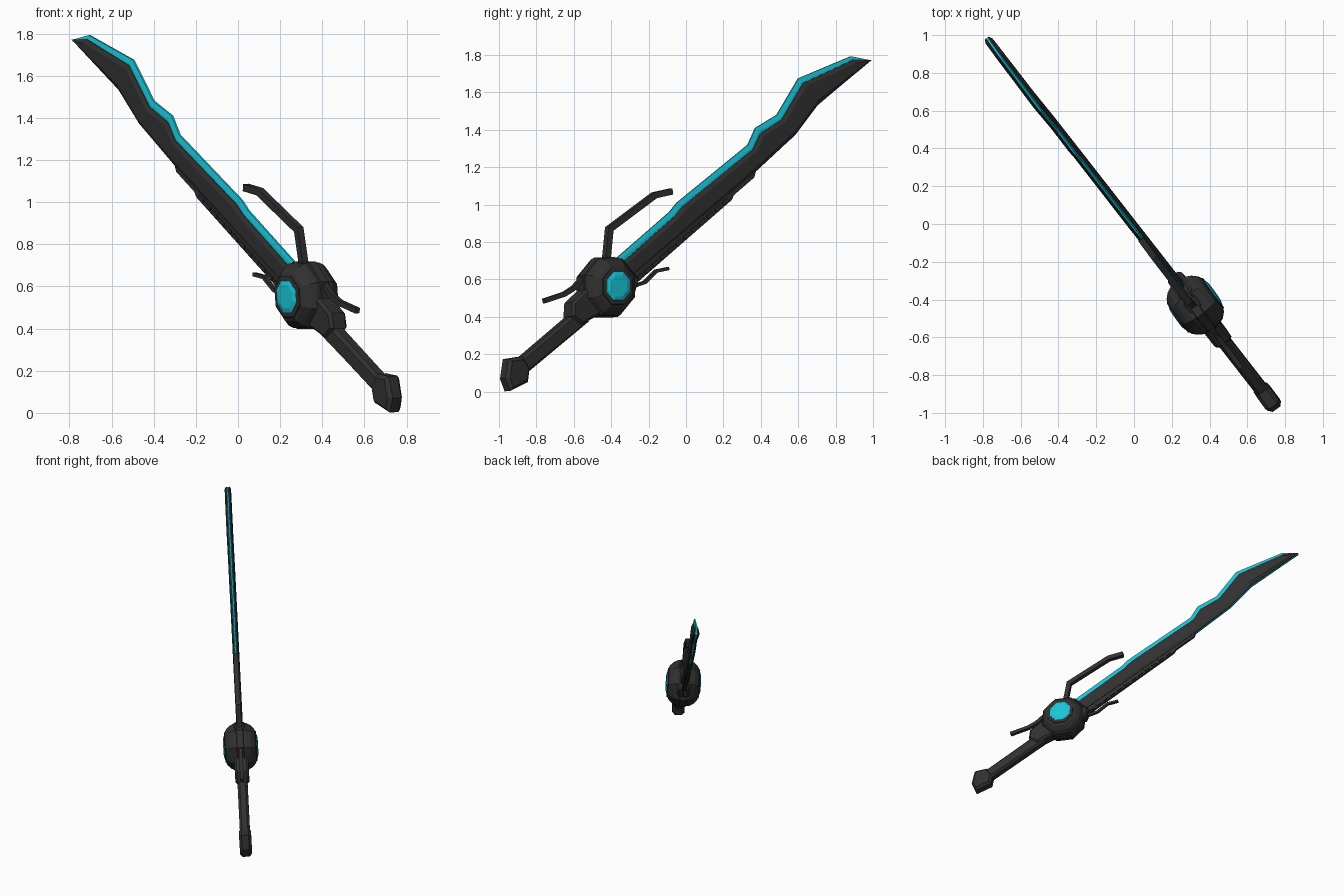
import bpy, bmesh, math
from mathutils import Vector

if "Cube" in bpy.data.objects:
    bpy.data.objects.remove(bpy.data.objects["Cube"])

# The sword lies in one slightly tilted plane: x = C + A*y + B*z
A, B, C = -0.72, -0.07, 0.054
N = Vector((1, -A, -B)).normalized()
S = math.sqrt(1 + A * A)


def P(y, z, t=0.0):
    return Vector((C + A * y + B * z, y, z)) + N * t


def material(name, rgb):
    m = bpy.data.materials.new(name)
    m.diffuse_color = (*rgb, 1)
    m.use_nodes = True
    m.node_tree.nodes["Principled BSDF"].inputs["Base Color"].default_value = m.diffuse_color
    return m


DARK = material("dark_metal", (0.03, 0.03, 0.03))
TEAL = material("teal_glow", (0.01, 0.55, 0.68))


def finish(bm, name, mat):
    bmesh.ops.recalc_face_normals(bm, faces=bm.faces)
    me = bpy.data.meshes.new(name)
    bm.to_mesh(me)
    bm.free()
    ob = bpy.data.objects.new(name, me)
    bpy.context.collection.objects.link(ob)
    me.materials.append(mat)
    return ob


def slab(name, outline, half, mat=DARK, inset=0, rise=0):
    """Outline in the sword plane, thickened both ways, with bevelled caps."""
    bm = bmesh.new()
    lo = [bm.verts.new(P(y, z, -half)) for y, z in outline]
    hi = [bm.verts.new(P(y, z, half)) for y, z in outline]
    caps = [bm.faces.new(lo), bm.faces.new(hi)]
    n = len(outline)
    for i in range(n):
        j = (i + 1) % n
        bm.faces.new((lo[i], lo[j], hi[j], hi[i]))
    bmesh.ops.recalc_face_normals(bm, faces=bm.faces)
    if inset:
        bmesh.ops.inset_individual(bm, faces=caps, thickness=inset, depth=rise)
    return finish(bm, name, mat)


def ribbon(name, path, width, half):
    """Square bar of constant width following a path in the sword plane."""
    pts = [Vector((y * S, z)) for y, z in path]
    left, right = [], []
    for i, p in enumerate(pts):
        d0 = (p - pts[i - 1]).normalized() if i else (pts[1] - p).normalized()
        d1 = (pts[i + 1] - p).normalized() if i < len(pts) - 1 else d0
        m = (d0 + d1).normalized()
        off = Vector((-m.y, m.x)) * (width / 2 / max(m.dot(d0), 0.5))
        left.append(((p + off).x / S, (p + off).y))
        right.append(((p - off).x / S, (p - off).y))
    return slab(name, left + right[::-1], half)


def lathe(name, profile, sides, mat=DARK, centre=(-0.43, 0.558)):
    """Rings of (radius, offset) turned around the plane normal."""
    bm = bmesh.new()
    rings = []
    for r, t in profile:
        ring = []
        for k in range(sides):
            a = 2 * math.pi * (k + 0.5) / sides
            ring.append(bm.verts.new(P(centre[0] + r * math.cos(a) / S,
                                       centre[1] + r * math.sin(a), t)))
        rings.append(ring)
    for r0, r1 in zip(rings, rings[1:]):
        for k in range(sides):
            j = (k + 1) % sides
            bm.faces.new((r0[k], r0[j], r1[j], r1[k]))
    bm.faces.new(rings[0])
    bm.faces.new(rings[-1])
    return finish(bm, name, mat)


# Blade: glowing cutting edge and dark body
back = [(0.70, 1.535), (0.58, 1.375), (0.37, 1.18), (-0.34, 0.58)]
slab("blade_edge", [(-0.40, 0.69), (-0.09, 0.96), (-0.05, 1.01), (0.33, 1.32),
                    (0.37, 1.41), (0.485, 1.48), (0.60, 1.675), (0.88, 1.793),
                    (0.985, 1.772), (0.70, 1.53), (0.58, 1.37), (0.37, 1.18),
                    (-0.34, 0.60)], 0.005, TEAL, 0.025, 0.005)
slab("blade_body", [(-0.37, 0.67), (-0.065, 0.94), (-0.025, 0.99), (0.35, 1.295),
                    (0.39, 1.38), (0.505, 1.455), (0.62, 1.65), (0.89, 1.776),
                    (0.985, 1.772)] + back, 0.013, DARK, 0.022, 0.01)

# Stepped spine under the blade with a row of small ribs
slab("blade_spine", [(-0.31, 0.545), (0.24, 1.025), (0.25, 1.05), (0.36, 1.145),
                     (0.37, 1.185), (-0.33, 0.61)], 0.01)
for i in range(12):
    f = i / 12
    y, z = -0.27 + 0.50 * f, 0.60 + 0.44 * f
    ribbon("spine_rib", [(y, z), (y + 0.028, z + 0.025)], 0.018, 0.018)

# Guard: faceted hub, centre band and a lens on each side
half = [(0.165, 0.045), (0.15, 0.075), (0.125, 0.10), (0.10, 0.112)]
lathe("guard_hub", [(r, -t) for r, t in half[::-1]] + half, 8)
lathe("guard_band", [(0.155, -0.03), (0.172, -0.022), (0.172, 0.022), (0.155, 0.03)], 8)
for s in (-1, 1):
    lathe("guard_rim", [(0.112, s * 0.08), (0.105, s * 0.114), (0.085, s * 0.116)], 8)
    lathe("guard_lens", [(0.082, s * 0.09), (0.082, s * 0.117), (0.06, s * 0.124)], 8, TEAL)

# Blade socket and prong mount on the hub
slab("blade_socket", [(-0.43, 0.715), (-0.36, 0.71), (-0.27, 0.60), (-0.29, 0.53),
                      (-0.42, 0.50)], 0.03, DARK, 0.015, 0.015)
slab("prong_mount", [(-0.47, 0.66), (-0.45, 0.715), (-0.40, 0.72), (-0.38, 0.66)],
     0.03, DARK, 0.01, 0.01)

# Curved prongs around the guard
ribbon("upper_prong", [(-0.43, 0.67), (-0.41, 0.87), (-0.17, 1.05), (-0.08, 1.07)], 0.034, 0.017)
ribbon("lower_prong", [(-0.32, 0.55), (-0.22, 0.585), (-0.16, 0.645), (-0.095, 0.658)], 0.018, 0.01)
ribbon("rear_prong", [(-0.49, 0.65), (-0.56, 0.60), (-0.60, 0.555), (-0.65, 0.522),
                      (-0.76, 0.485)], 0.026, 0.013)

# Handle collar, grip and pommel
slab("handle_collar", [(-0.54, 0.56), (-0.63, 0.475), (-0.635, 0.40), (-0.58, 0.355),
                       (-0.52, 0.39), (-0.45, 0.43)], 0.035, DARK, 0.015, 0.015)
slab("grip", [(-0.60, 0.43), (-0.91, 0.165), (-0.86, 0.10), (-0.53, 0.375)],
     0.02, DARK, 0.02, 0.016)
slab("pommel", [(-0.965, 0.175), (-0.89, 0.187), (-0.85, 0.13), (-0.86, 0.05),
                (-0.955, 0.003), (-0.98, 0.07)], 0.025, DARK, 0.02, 0.018)
